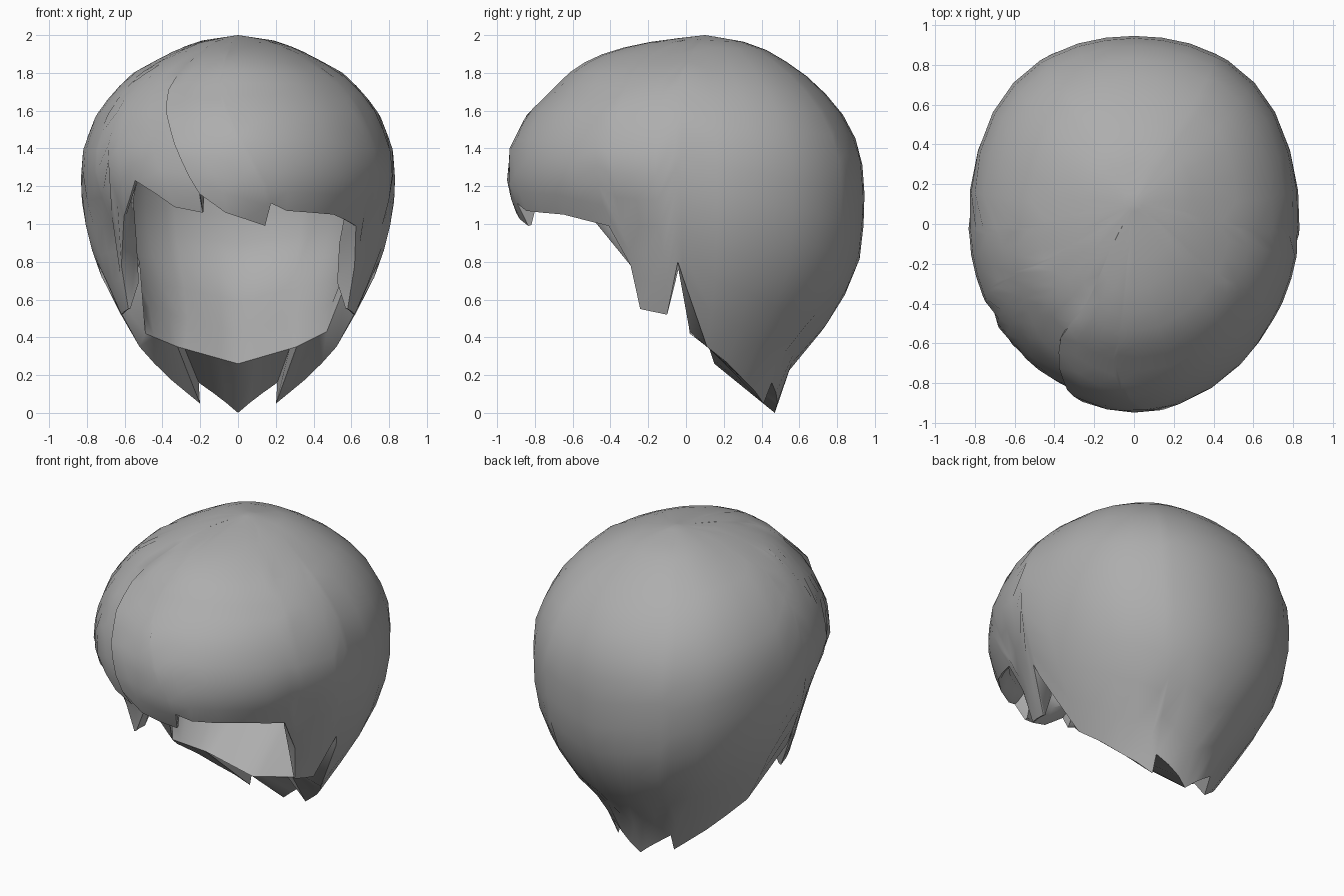
import bpy, bmesh, math
from math import sin, cos, radians
from mathutils import Vector

if "Cube" in bpy.data.objects:
    bpy.data.objects.remove(bpy.data.objects["Cube"])

ROWS = 16
# Height, half width, reach to the back, reach to the front
SECTIONS = [(0, .33, .47, .40), (.05, .37, .49, .42), (.2, .45, .53, .5), (.3, .5, .59, .55),
            (.47, .6, .755, .59), (.65, .7, .855, .63), (.76, .74, .91, .67), (.88, .785, .93, .77),
            (1.05, .825, .945, .9), (1.2, .835, .945, .95), (1.4, .82, .925, .935), (1.58, .75, .83, .845),
            (1.7, .66, .73, .72), (1.8, .555, .62, .62), (1.88, .41, .5, .5), (1.93, .31, .41, .35),
            (1.97, .2, .29, .16), (2, 0, .1, -.1)]
# Hem: angle from the back (through right, front, left) and height
SIDE = [(29, .16), (33, .05), (55, .18), (80, .35), (91.5, .72), (93.5, .8), (99.6, .52), (113.6, .55), (115.5, .78)]
FRINGE = [(119, .99), (137, 1.05), (160, 1.07), (167, 1.11), (168.5, .99), (185, 1.06), (194.5, 1.16),
          (195, 1.06), (207, 1.09), (221, 1.23), (235, 1.04)]
HEM = [(0, 0)] + SIDE + FRINGE + [(360 - a, z) for a, z in reversed(SIDE)] + [(360, 0)]
# Inner rim at the nape: angle, half width, depth, height
RIM_RIGHT = [(0, 0, .15, .26), (33, .31, .12, .35), (80, .47, .02, .43), (93.5, .6, -.04, .76)]
RIM_LEFT = [(0, 0, .15, .26), (33, .32, .12, .35), (80, .49, .02, .42), (93.5, .52, -.03, .8)]


def lerp(table, v):
    """Interpolate the rows of a table by its first column."""
    v = min(max(v, table[0][0]), table[-1][0])
    for a, b in zip(table, table[1:]):
        if v <= b[0]:
            k = (v - a[0]) / (b[0] - a[0])
            return [p + (q - p) * k for p, q in zip(a[1:], b[1:])]


def scalp(angle, z, scale=1.0):
    """Point on the hair volume; the front locks sweep sideways."""
    w = max(0, -cos(radians(angle))) ** 2
    a = radians(angle) + w * .7 * max(0, min(z, 1.7) - 1.15)
    half, back, front = lerp(SECTIONS, z)
    mid = max(0, z - 1.8) * .5        # crown closes slightly behind the middle
    y = mid + cos(a) * (back - mid if cos(a) > 0 else front + mid)
    # Fuller at the back corners, leaner at the front ones
    full = 1 + sin(2 * a) ** 2 * (.045 if cos(a) > 0 else -.015) * min(1, max(0, (z - .3) * 2))
    # Sideburns curl in toward the cheeks
    curl = min(1, max(0, -cos(a) * 2.4)) * min(1, max(0, (1.25 - z) / .25)) * min(1, max(0, (z - .5) / .4))
    return Vector((half * sin(a) * scale * full * (1 - .11 * curl), y * scale * full, z))


def columns():
    """Hem points with in-between columns on the long stretches."""
    out = []
    for (a, z), (b, w) in zip(HEM, HEM[1:]):
        n = max(1, math.ceil(abs(b - a) / 13))
        out += [(a + (b - a) * i / n, z + (w - z) * i / n) for i in range(n)]
    return out


def build_hair():
    bm = bmesh.new()
    crown = bm.verts.new((0, .1, 2))
    under = bm.verts.new((0, .08, 1.82))
    outer, inner = [], []
    for angle, hem in columns():
        side = min(angle, 360 - angle)
        # Left lock tucked under the fringe, easing out toward the temple
        lock = 1 - .04 * max(0, (235 - angle) / 40) if 195 <= angle < 235 else 1.0
        # Hair is thick at the back and sides, thin over the forehead
        thick = .81 + .08 * min(1, max(0, (side - 90) / 50))
        shell, lining = [], []
        # Rim: wide underside at the nape, thin edge elsewhere
        if side <= 93.5:
            x, y, rz = lerp(RIM_RIGHT if angle < 180 else RIM_LEFT, side)
            rim = Vector((x if angle < 180 else -x, y, rz))
        else:
            rim = scalp(angle, hem, .98 * lock) + Vector((0, 0, .005))
        for i in range(1, ROWS + 1):
            t = i / ROWS
            f = .55 * (1 - cos(t * math.pi / 2)) + .45 * t * t
            z = 2 - (2 - hem) * f
            tuck = 1 + (lock - 1) * min(1, max(0, t - .3) * 2)
            shell.append(bm.verts.new(scalp(angle, z, tuck)))
            zi = 1.82 - (1.82 - rim.z) * f
            p = scalp(angle, zi + .18 * (1 - t), thick * tuck)
            p.z = zi
            if side <= 93.5:          # lining curves in to the nape rim
                k = max(0, (t - .75) / .25) ** 2
                p = p.lerp(Vector((rim.x, rim.y, zi)), k)
            lining.append(bm.verts.new(rim if i == ROWS else p))
        outer.append(shell)
        inner.append(lining)
    n = len(outer)
    for c in range(n):
        d = (c + 1) % n
        bm.faces.new((crown, outer[c][0], outer[d][0]))
        bm.faces.new((under, inner[d][0], inner[c][0]))
        for r in range(ROWS - 1):
            bm.faces.new((outer[c][r], outer[c][r + 1], outer[d][r + 1], outer[d][r]))
            bm.faces.new((inner[c][r], inner[d][r], inner[d][r + 1], inner[c][r + 1]))
        bm.faces.new((outer[c][-1], inner[c][-1], inner[d][-1], outer[d][-1]))
    bmesh.ops.recalc_face_normals(bm, faces=bm.faces)
    me = bpy.data.meshes.new("hair")
    bm.to_mesh(me)
    bm.free()
    ob = bpy.data.objects.new("hair", me)
    bpy.context.collection.objects.link(ob)
    return ob


hair = build_hair()
grey = bpy.data.materials.new("hair grey")
grey.diffuse_color = (.42, .42, .42, 1)
grey.use_nodes = True
grey.node_tree.nodes["Principled BSDF"].inputs["Base Color"].default_value = grey.diffuse_color
hair.data.materials.append(grey)
bpy.context.view_layer.objects.active = hair
hair.select_set(True)
bpy.ops.object.shade_smooth_by_angle(angle=radians(50))
